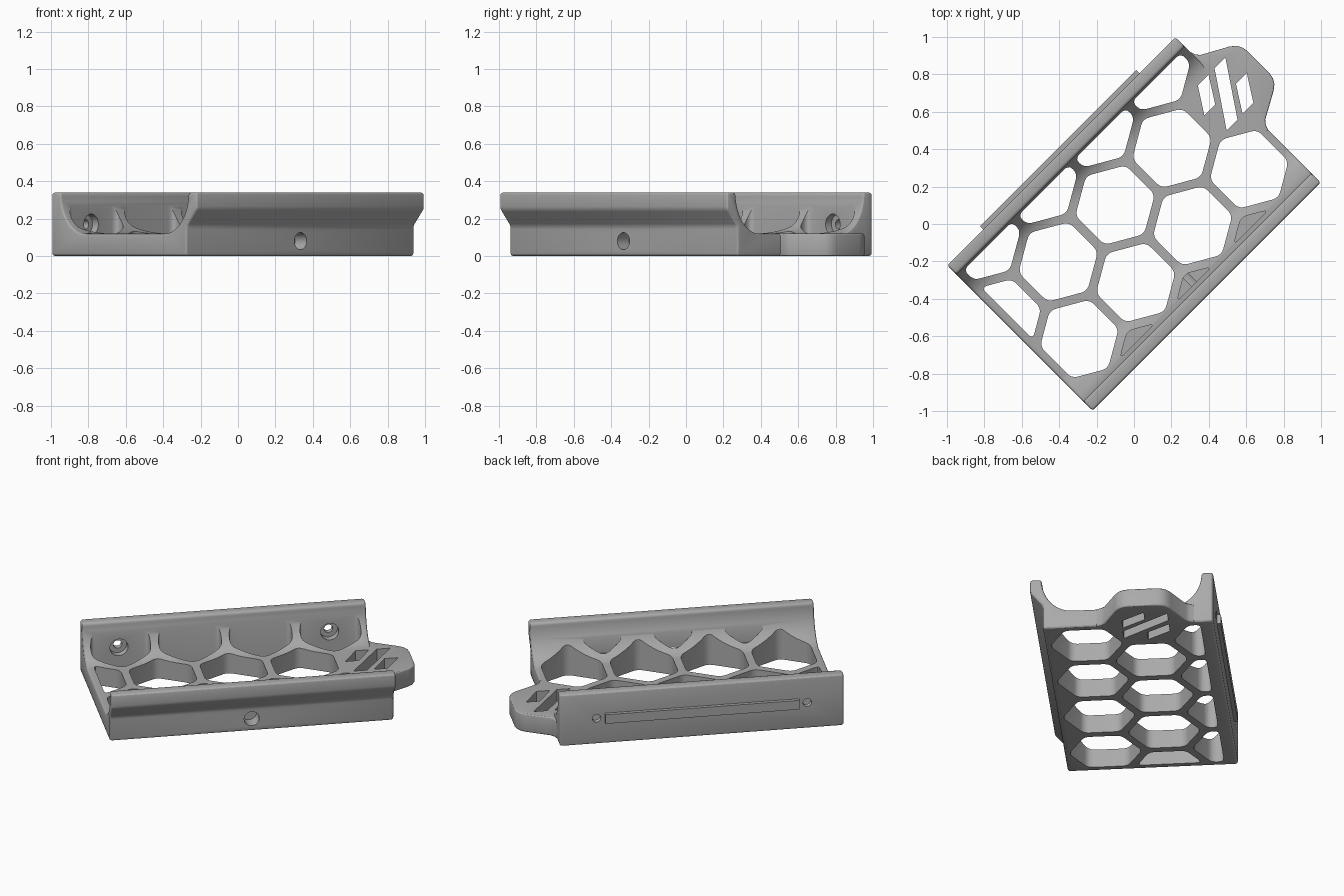
import bpy, bmesh, math
from mathutils import Matrix, Vector

old = bpy.data.objects.get("Cube")
if old:
    bpy.data.objects.remove(old, do_unlink=True)

TURN = Matrix.Rotation(math.radians(45), 4, 'Z')
PITCH, ROW, HEX_R = 0.43, 0.371, 0.22
FLOOR, TOP, END = 0.12, 0.34, 0.863
MID_V = 0.143

grey = bpy.data.materials.new("plain_grey")
grey.use_nodes = True
colour = (0.4, 0.4, 0.4, 1)
grey.diffuse_color = colour
grey.node_tree.nodes["Principled BSDF"].inputs["Base Color"].default_value = colour


# Axis maps: outline (a, b) swept by t along the length, the width or the height
def along_u(a, b, t): return (t, a, b)
def along_v(a, b, t): return (a, t, b)
def along_z(a, b, t): return (a, b, t)


def prisms(name, items, place):
    """Make one object from (outline, low, high) prisms."""
    bm = bmesh.new()
    for pts, lo, hi in items:
        ends = [[bm.verts.new(place(a, b, t)) for a, b in pts] for t in (lo, hi)]
        for ring in ends:
            bm.faces.new(ring)
        n = len(pts)
        for i in range(n):
            j = (i + 1) % n
            bm.faces.new((ends[0][i], ends[0][j], ends[1][j], ends[1][i]))
    bmesh.ops.recalc_face_normals(bm, faces=bm.faces)
    bm.transform(TURN)
    mesh = bpy.data.meshes.new(name)
    bm.to_mesh(mesh)
    bm.free()
    mesh.materials.append(grey)
    ob = bpy.data.objects.new(name, mesh)
    bpy.context.collection.objects.link(ob)
    return ob


def apply(ob, mod):
    bpy.ops.object.select_all(action='DESELECT')
    bpy.context.view_layer.objects.active = ob
    ob.select_set(True)
    bpy.ops.object.modifier_apply(modifier=mod.name)


def bevel(ob, width, angle=30):
    mod = ob.modifiers.new("round", 'BEVEL')
    mod.width, mod.segments = width, 3
    mod.limit_method, mod.angle_limit = 'ANGLE', math.radians(angle)
    apply(ob, mod)


def combine(ob, other, operation):
    mod = ob.modifiers.new("combine", 'BOOLEAN')
    mod.operation, mod.solver, mod.object = operation, 'EXACT', other
    apply(ob, mod)
    bpy.data.objects.remove(other, do_unlink=True)


def circle(cx, cy, r, n=28):
    return [(cx + r * math.cos(math.tau * i / n), cy + r * math.sin(math.tau * i / n))
            for i in range(n)]


def clip(pts, axis, limit, sign):
    """Keep the part of an outline where sign * coordinate <= sign * limit."""
    out = []
    for p, q in zip(pts, pts[1:] + pts[:1]):
        dp, dq = sign * (limit - p[axis]), sign * (limit - q[axis])
        if dp >= 0:
            out.append(p)
        if dp * dq < 0:
            out.append(tuple(Vector(p).lerp(Vector(q), dp / (dp - dq))))
    return out


def rounded(pts, cut, n=5):
    """Replace each corner by a short curve."""
    out, count = [], len(pts)
    for i in range(count):
        p, c, q = (Vector(pts[(i + k) % count]) for k in (-1, 0, 1))
        a = c + (p - c).normalized() * min(cut, (p - c).length * 0.45)
        b = c + (q - c).normalized() * min(cut, (q - c).length * 0.45)
        for k in range(n + 1):
            t = k / n
            out.append(tuple(a * (1 - t) ** 2 + c * 2 * t * (1 - t) + b * t * t))
    return out


def cell(u, v):
    pts = [(u + HEX_R * math.sin(k * math.pi / 3), v + HEX_R * math.cos(k * math.pi / 3))
           for k in range(6)]
    for axis, limit, sign in ((0, 0.822, 1), (0, -0.818, -1), (1, 0.47, 1), (1, -0.455, -1)):
        pts = clip(pts, axis, limit, sign)
    return rounded(pts, 0.035)


# Cradle: trough section swept along its length, with an undercut on the front wall
hollow = [(0.297 + 0.183 * math.sin(a), TOP - 0.22 * math.cos(a))
          for a in (math.pi / 2 * i / 14 for i in range(15))]
section = [(-0.473, 0), (-0.473, 0.16), (-0.55, 0.25), (-0.55, TOP)]
section += [(-v, z) for v, z in reversed(hollow)] + hollow
section += [(0.55, TOP), (0.55, 0)]
cradle = prisms("cradle", [(section, -END, END)], along_u)
bevel(cradle, 0.016)

# End tab: rounded half outline mirrored about its centre line
half = [(0.78, 0.30), (0.863, 0.295), (0.872, 0.268), (0.89, 0.245), (1.03, 0.168),
        (1.06, 0.145), (1.076, 0.117), (1.082, 0.085)]
outline = [(u, MID_V + d) for u, d in half] + [(u, MID_V - d) for u, d in reversed(half)]
tab = prisms("tab", [(outline, 0, FLOOR)], along_z)
bevel(tab, 0.01, 45)
combine(cradle, tab, 'UNION')

# Honeycomb openings through the floor, and blind pockets in the front wall
holes = []
for i in range(4):
    u = (i - 1.5) * PITCH
    holes += [(cell(u, MID_V + s * ROW), -0.1, 0.6) for s in (-1, 1)]
    if i < 3:
        holes.append((cell((i - 1) * PITCH, MID_V), -0.1, 0.6))
        holes.append((cell((i - 1) * PITCH, MID_V - 2 * ROW), FLOOR + 0.002, 0.6))
holes.append((cell(-2 * PITCH, MID_V), -0.1, 0.6))
combine(cradle, prisms("honeycomb_cutter", holes, along_z), 'DIFFERENCE')

# Slanted slots in the tab
slots = []
for cu, cv, su, sv in ((0.839, 0.143, 0.095, 0.141), (0.762, 0.214, 0.044, 0.069),
                       (0.912, 0.075, 0.044, 0.069)):
    w = 0.041
    slots.append(([(cu - su - w, cv - sv), (cu - su + w, cv - sv),
                   (cu + su + w, cv + sv), (cu + su - w, cv + sv)], -0.1, 0.3))
combine(cradle, prisms("slot_cutter", slots, along_z), 'DIFFERENCE')

# Screw holes with recesses in the back wall, and a blind hole in the front wall
bores = [(circle(0, 0.08, 0.046), -0.6, -0.385)]
bores += [(circle(s * 0.64, 0.17, 0.026), 0.5, 0.65) for s in (-1, 1)]
recesses = [(circle(s * 0.64, 0.17, 0.055), 0.38, 0.515) for s in (-1, 1)]
combine(cradle, prisms("bore_cutter", bores, along_v), 'DIFFERENCE')
combine(cradle, prisms("recess_cutter", recesses, along_v), 'DIFFERENCE')

# Raised rib on the back wall
rib_shape = [(-0.59, 0.14), (0.59, 0.14), (0.59, 0.2), (-0.59, 0.2)]
rib = prisms("back_rib", [(rib_shape, 0.54, 0.573)], along_v)

for ob in (cradle, rib):
    bpy.ops.object.select_all(action='DESELECT')
    bpy.context.view_layer.objects.active = ob
    ob.select_set(True)
    bpy.ops.object.shade_smooth_by_angle(angle=math.radians(28))
